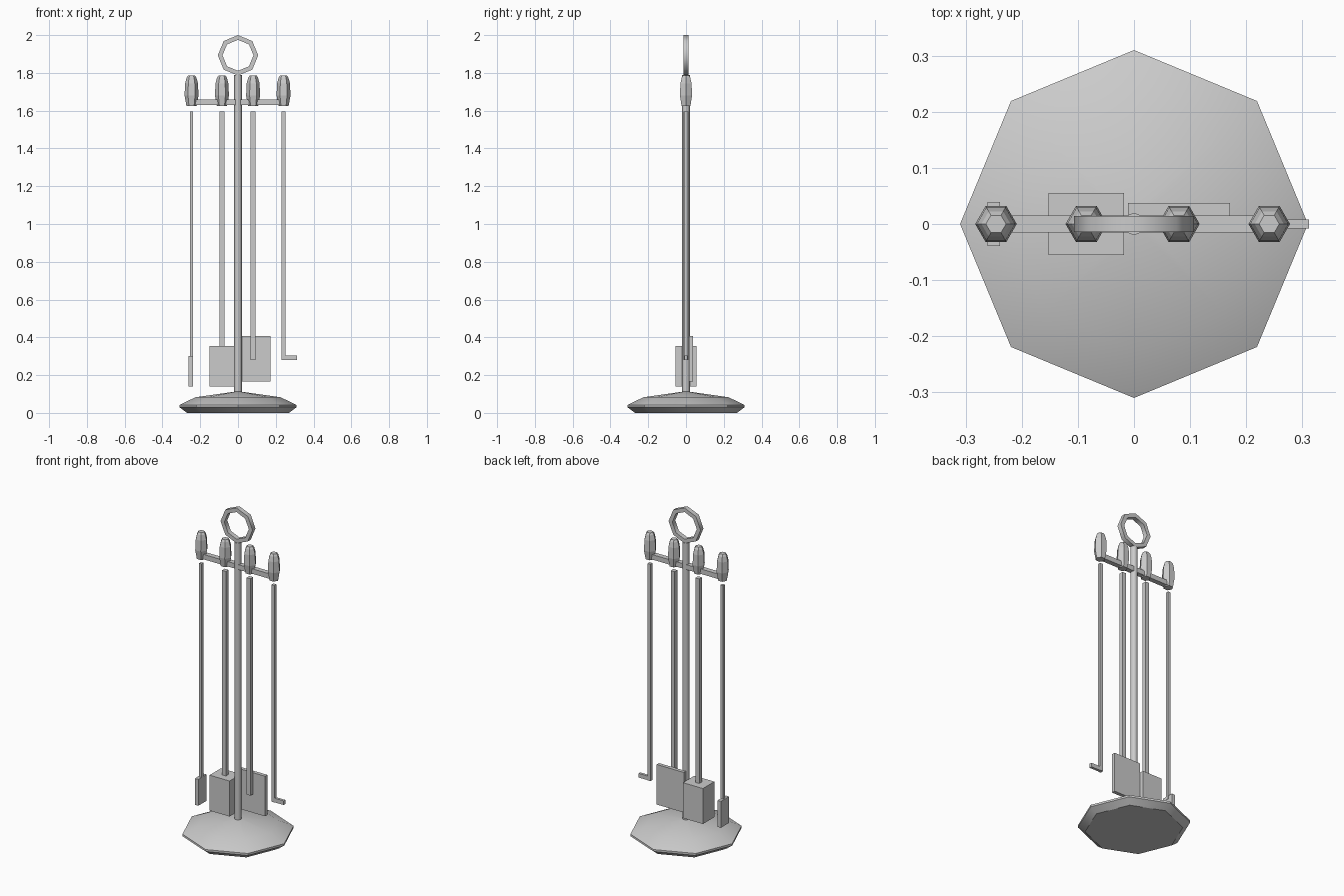
import bpy, bmesh, math

old = bpy.data.objects.get("Cube")
if old:
    bpy.data.objects.remove(old, do_unlink=True)

grey = bpy.data.materials.new("plain grey")
grey.use_nodes = True
grey.diffuse_color = (0.6, 0.6, 0.6, 1)
grey.node_tree.nodes["Principled BSDF"].inputs["Base Color"].default_value = (0.6, 0.6, 0.6, 1)


def finish(name, bm, smooth=0):
    bmesh.ops.recalc_face_normals(bm, faces=bm.faces)
    mesh = bpy.data.meshes.new(name)
    bm.to_mesh(mesh)
    bm.free()
    obj = bpy.data.objects.new(name, mesh)
    bpy.context.collection.objects.link(obj)
    mesh.materials.append(grey)
    if smooth:
        bpy.ops.object.select_all(action='DESELECT')
        obj.select_set(True)
        bpy.context.view_layer.objects.active = obj
        bpy.ops.object.shade_smooth_by_angle(angle=math.radians(smooth))
    return obj


def box(name, x, y, z):
    """Box given as (low, high) spans."""
    bm = bmesh.new()
    bmesh.ops.create_cube(bm, size=1)
    for v in bm.verts:
        v.co = [s[0] if c < 0 else s[1] for c, s in zip(v.co, (x, y, z))]
    return finish(name, bm)


def lathe(name, profile, sides, x=0, smooth=0):
    """Turned solid with capped ends, profile as (radius, height)."""
    bm = bmesh.new()
    rings = []
    for r, z in profile:
        angles = [2 * math.pi * i / sides for i in range(sides)]
        rings.append([bm.verts.new((x + r * math.cos(a), r * math.sin(a), z)) for a in angles])
    for a, b in zip(rings, rings[1:]):
        for i in range(sides):
            j = (i + 1) % sides
            bm.faces.new((a[i], a[j], b[j], b[i]))
    bm.faces.new(rings[0][::-1])
    bm.faces.new(rings[-1])
    return finish(name, bm, smooth)


# Stand: domed octagonal foot, upright and crossbar
lathe("base", [(0.27, 0), (0.31, 0.03), (0.31, 0.042), (0.225, 0.083), (0.02, 0.112)],
      8, smooth=35)
lathe("pole", [(0.02, 0.06), (0.02, 1.79)], 8, smooth=50)
box("crossbar", (-0.25, 0.25), (-0.015, 0.015), (1.63, 1.66))

# Octagonal carrying ring with a square section
bm = bmesh.new()
loops = []
for i in range(8):
    a = math.pi * i / 4
    loops.append([bm.verts.new((r * math.cos(a), y, 1.893 + r * math.sin(a)))
                  for r, y in ((0.107, -0.014), (0.107, 0.014), (0.082, 0.014), (0.082, -0.014))])
for i in range(8):
    p, q = loops[i], loops[(i + 1) % 8]
    for k in range(4):
        m = (k + 1) % 4
        bm.faces.new((p[k], p[m], q[m], q[k]))
finish("ring_handle", bm, 50)

# Hanging tools: knob and square rod for each
tools = [("tongs", -0.246, 0.009, 0.28), ("brush", -0.085, 0.013, 0.34),
         ("shovel", 0.08, 0.013, 0.28), ("poker", 0.241, 0.01, 0.28)]
knob = [(0.027, 1.625), (0.037, 1.68), (0.034, 1.745), (0.026, 1.775), (0.018, 1.787)]
for name, x, w, low in tools:
    lathe(name + "_knob", knob, 6, x)
    box(name + "_rod", (x - w, x + w), (-w, w), (low, 1.595))

# Tool ends
box("tongs_jaw", (-0.261, -0.239), (-0.039, 0.039), (0.14, 0.30))
box("brush_head", (-0.152, -0.018), (-0.055, 0.055), (0.14, 0.355))
box("shovel_blade", (-0.011, 0.171), (0.015, 0.037), (0.165, 0.408))
box("poker_hook", (0.231, 0.312), (-0.008, 0.008), (0.28, 0.305))
